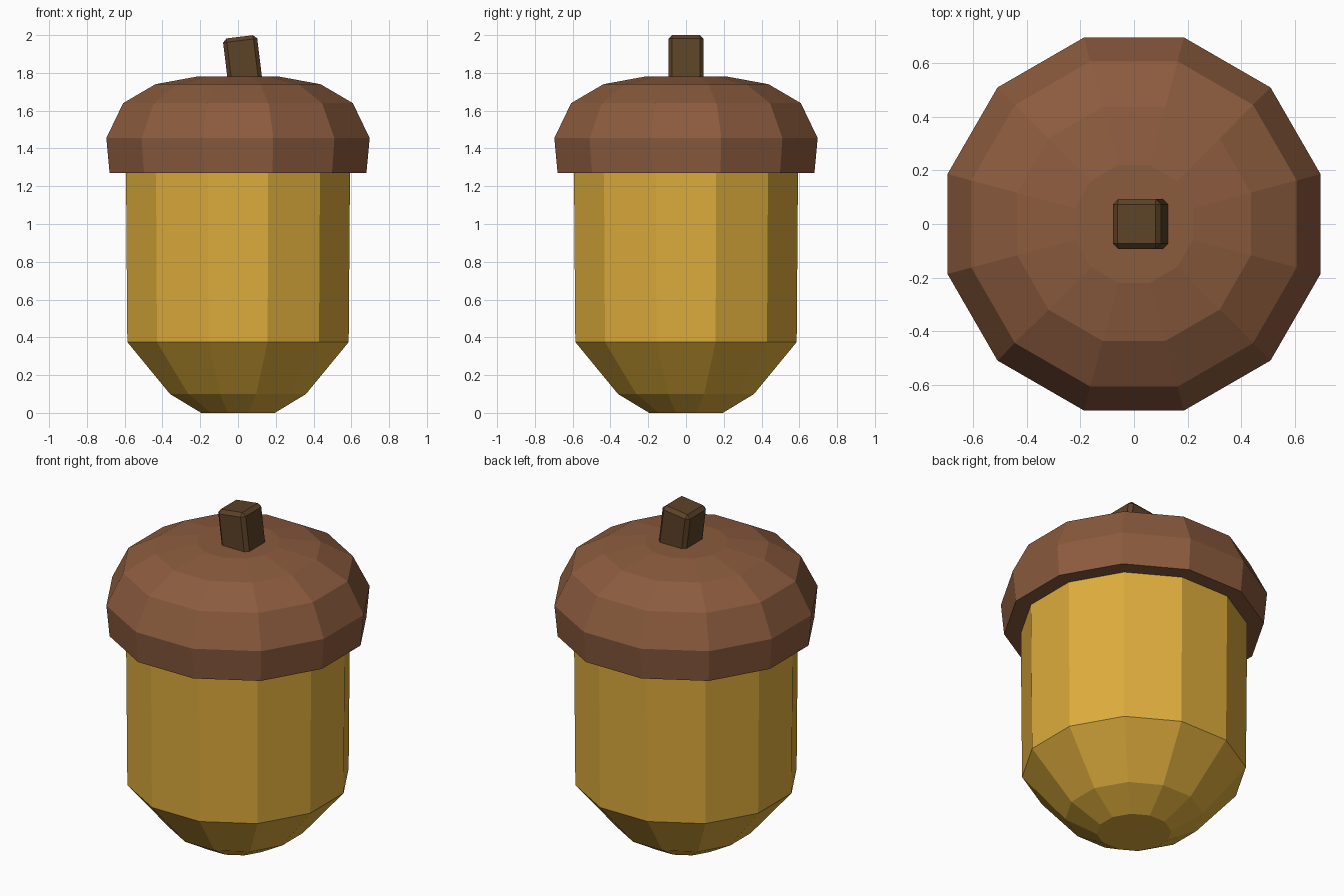
import bpy, bmesh, math
from mathutils import Matrix, Vector

if "Cube" in bpy.data.objects:
    bpy.data.objects.remove(bpy.data.objects["Cube"])

SIDES = 12


def material(name, rgb):
    m = bpy.data.materials.new(name)
    m.diffuse_color = (*rgb, 1)
    m.use_nodes = True
    m.node_tree.nodes["Principled BSDF"].inputs["Base Color"].default_value = m.diffuse_color
    return m


def link(name, bm, mat):
    bmesh.ops.recalc_face_normals(bm, faces=bm.faces)
    mesh = bpy.data.meshes.new(name)
    bm.to_mesh(mesh)
    bm.free()
    mesh.materials.append(mat)
    ob = bpy.data.objects.new(name, mesh)
    bpy.context.collection.objects.link(ob)
    return ob


def lathe(name, profile, mat):
    """Closed faceted solid from (half width across flats, height) rings."""
    bm = bmesh.new()
    rings = []
    for half, z in profile:
        r = half / math.cos(math.pi / SIDES)
        angles = [2 * math.pi * (i + 0.5) / SIDES for i in range(SIDES)]
        rings.append([bm.verts.new((r * math.cos(a), r * math.sin(a), z)) for a in angles])
    for low, high in zip(rings, rings[1:]):
        for i in range(SIDES):
            j = (i + 1) % SIDES
            bm.faces.new((low[i], low[j], high[j], high[i]))
    bm.faces.new(rings[0][::-1])
    bm.faces.new(rings[-1])
    return link(name, bm, mat)


gold = material("golden shell", (0.72, 0.41, 0.045))
brown = material("cap brown", (0.26, 0.105, 0.048))
dark = material("stem brown", (0.107, 0.055, 0.020))

# Nut body, tapering to a small flat base
lathe("nut_body", [(0.195, 0), (0.36, 0.10), (0.586, 0.375), (0.593, 1.28)], gold)

# Domed cap with an overhanging rim
lathe("cap", [(0.68, 1.27), (0.697, 1.455), (0.608, 1.64),
              (0.437, 1.74), (0.22, 1.78)], brown)

# Leaning square stem with chamfered edges
length = 0.27
bm = bmesh.new()
bmesh.ops.create_cube(bm, size=1)
bmesh.ops.scale(bm, vec=(0.182, 0.187, length), verts=bm.verts)
bmesh.ops.bevel(bm, geom=bm.edges[:], offset=0.02, segments=1, affect='EDGES')
bmesh.ops.translate(bm, vec=(0, 0, -length / 2), verts=bm.verts)
lean = Matrix.Translation(Vector((0.009, 0, 1.991))) @ Matrix.Rotation(math.radians(-7), 4, 'Y')
bmesh.ops.transform(bm, matrix=lean, verts=bm.verts)
link("stem", bm, dark)
